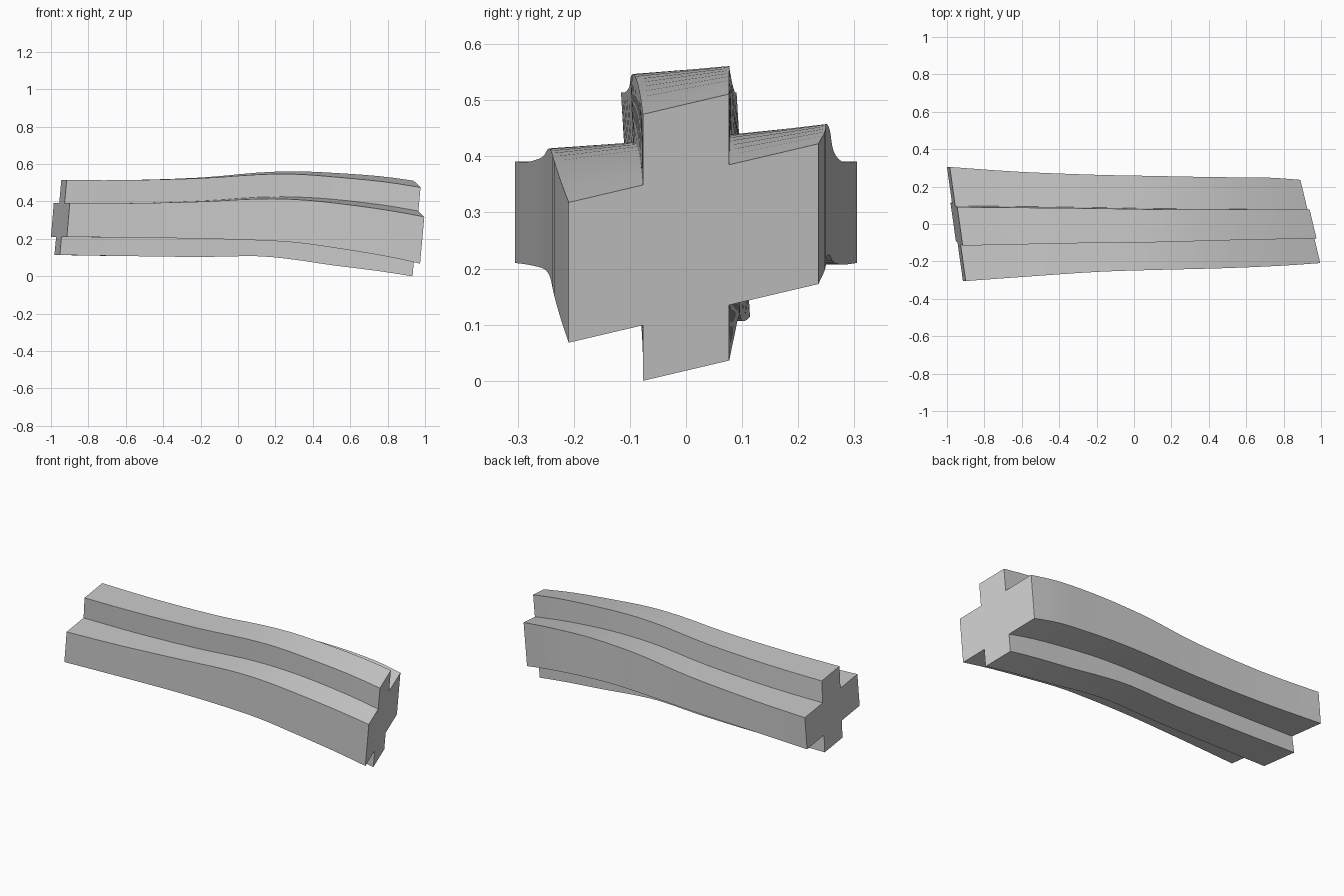
import bpy, bmesh

if "Cube" in bpy.data.objects:
    bpy.data.objects.remove(bpy.data.objects["Cube"])

# Stations along the beam: x, front arm y, back arm y, post half width,
# post bottom z, arm bottom z, arm top z, post top z, cross slope, post lean
STATIONS = [
    (-0.95, -0.305, 0.305, 0.103, 0.115, 0.211, 0.392, 0.515, 0.00, 0.06),
    (-0.60, -0.282, 0.279, 0.098, 0.109, 0.208, 0.391, 0.515, 0.00, 0.05),
    (-0.20, -0.256, 0.263, 0.092, 0.106, 0.207, 0.405, 0.527, 0.02, 0.04),
    (0.10, -0.246, 0.257, 0.088, 0.113, 0.208, 0.429, 0.550, 0.06, 0.04),
    (0.30, -0.241, 0.253, 0.085, 0.097, 0.203, 0.433, 0.555, 0.09, 0.03),
    (0.50, -0.235, 0.250, 0.082, 0.071, 0.185, 0.424, 0.544, 0.135, 0.02),
    (0.75, -0.223, 0.248, 0.079, 0.044, 0.153, 0.398, 0.522, 0.19, 0.01),
    (0.94, -0.209, 0.236, 0.077, 0.019, 0.118, 0.368, 0.494, 0.235, 0.00),
]
STEPS = 3


def catmull(i, t):
    """Smoothly blend station i towards station i + 1."""
    n = len(STATIONS) - 1
    p0, p1, p2, p3 = (STATIONS[min(max(k, 0), n)] for k in (i - 1, i, i + 1, i + 2))
    return [0.5 * (2 * b + (c - a) * t + (2 * a - 5 * b + 4 * c - d) * t * t
                   + (3 * b - a - 3 * c + d) * t ** 3)
            for a, b, c, d in zip(p0, p1, p2, p3)]


def cross_ring(s):
    """Plus-shaped section, sheared and set at the slant of the cut ends."""
    x, front, back, w, z0, z1, z2, z3, slope, lean = s
    flat = [(-w, z0), (w, z0), (w, z1), (back, z1), (back, z2), (w, z2),
            (w, z3), (-w, z3), (-w, z2), (front, z2), (front, z1), (-w, z1)]
    skew_y, skew_z = (-0.14, 0.083) if x < 0 else (-0.26, 0.09)
    amount = min(1, (x / 0.94) ** 2)
    ring = []
    for y, z in flat:
        if abs(y) <= w:
            y -= lean * (z - 0.3)
        z += slope * y
        ring.append((x + amount * (skew_y * y + skew_z * (z - 0.3)), y, z))
    return ring


sections = [catmull(i, j / STEPS) for i in range(len(STATIONS) - 1) for j in range(STEPS)]
sections.append(STATIONS[-1])

# Skin the rings and cap both ends
bm = bmesh.new()
rings = [[bm.verts.new(co) for co in cross_ring(s)] for s in sections]
for a, b in zip(rings, rings[1:]):
    for k in range(12):
        m = (k + 1) % 12
        bm.faces.new((a[k], a[m], b[m], b[k]))
bm.faces.new(rings[0])
bm.faces.new(rings[-1])
bmesh.ops.recalc_face_normals(bm, faces=bm.faces)

# Rest on the ground
low = min(v.co.z for v in bm.verts)
bmesh.ops.translate(bm, verts=bm.verts, vec=(0, 0, -low))

mesh = bpy.data.meshes.new("cross_beam")
bm.to_mesh(mesh)
bm.free()
beam = bpy.data.objects.new("cross_beam", mesh)
bpy.context.collection.objects.link(beam)
bpy.context.view_layer.objects.active = beam
beam.select_set(True)
bpy.ops.object.shade_smooth_by_angle()
